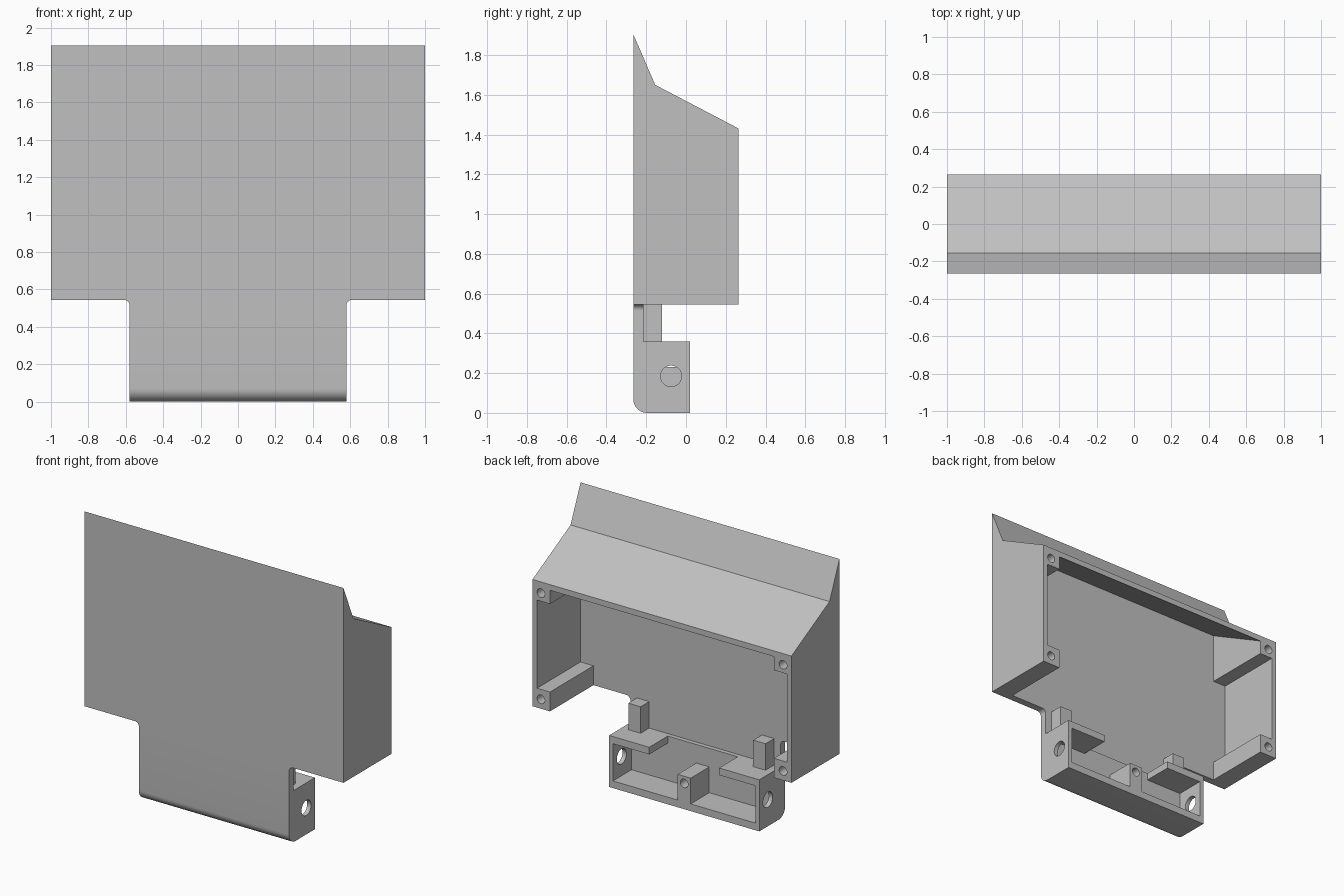
import bpy
import bmesh
from math import sin, cos, pi, radians

old = bpy.data.objects.get("Cube")
if old:
    bpy.data.objects.remove(old, do_unlink=True)

grey = bpy.data.materials.new("plain_grey")
grey.use_nodes = True
grey.diffuse_color = (0.53, 0.53, 0.53, 1)
grey.node_tree.nodes["Principled BSDF"].inputs["Base Color"].default_value = grey.diffuse_color


def prism(name, outline, axis, lo, hi):
    """Extrude a 2D outline (the two other axes, in order) from lo to hi along an axis."""
    def place(p, d):
        co = list(p)
        co.insert("xyz".index(axis), d)
        return co
    bm = bmesh.new()
    face = bm.faces.new([bm.verts.new(place(p, lo)) for p in outline])
    ext = bmesh.ops.extrude_face_region(bm, geom=[face])
    for v in ext["geom"]:
        if isinstance(v, bmesh.types.BMVert):
            v.co["xyz".index(axis)] = hi
    bmesh.ops.recalc_face_normals(bm, faces=bm.faces)
    mesh = bpy.data.meshes.new(name)
    bm.to_mesh(mesh)
    bm.free()
    mesh.materials.append(grey)
    obj = bpy.data.objects.new(name, mesh)
    bpy.context.collection.objects.link(obj)
    return obj


def rect(a0, a1, b0, b1):
    return [(a0, b0), (a1, b0), (a1, b1), (a0, b1)]


def arc(a, b, r, start, end, n=10):
    return [(a + r * cos(radians(start + (end - start) * i / n)),
             b + r * sin(radians(start + (end - start) * i / n))) for i in range(n + 1)]


def cut(obj, cutter):
    """Subtract a cutter and discard it."""
    cutter.hide_render = True
    mod = obj.modifiers.new("cut", "BOOLEAN")
    mod.operation = "DIFFERENCE"
    mod.solver = "EXACT"
    mod.object = cutter
    activate(obj)
    bpy.ops.object.modifier_apply(modifier=mod.name)
    bpy.data.objects.remove(cutter, do_unlink=True)


def activate(obj):
    bpy.ops.object.select_all(action="DESELECT")
    obj.select_set(True)
    bpy.context.view_layer.objects.active = obj


def smooth(obj):
    activate(obj)
    bpy.ops.object.shade_smooth_by_angle(angle=radians(30))


def bore(obj, a, b, r, axis, lo, hi):
    cut(obj, prism("bore", arc(a, b, r, 0, 345, 23), axis, lo, hi))
    smooth(obj)


FRONT, BACK, INNER = -0.265, 0.265, -0.215
BASE, WALL, POST = 0.545, 0.035, 0.135
EAVE, SLOPE = 1.43, -0.524
TAB, TAB_BACK, TAB_TOP = 0.58, 0.02, 0.36
LEDGE, FLOOR = -0.185, 0.05


def ceiling(y):
    return EAVE - 0.04 + SLOPE * (y - BACK)


# Hollow housing with a sloped roof and upright front fin, open at back and bottom
housing = prism("housing_shell", [(FRONT, BASE), (BACK, BASE), (BACK, EAVE),
                                  (-0.155, 1.65), (FRONT, 1.905)], "x", -1, 1)
out = BACK + 0.1
cut(housing, prism("cavity", [(INNER, BASE - 0.1), (out, BASE - 0.1),
                              (out, ceiling(out)), (INNER, ceiling(INNER))],
                   "x", WALL - 1, 1 - WALL))

# Bottom panel with floor, ledge and rounded lower front edge
panel = prism("tab_panel", [(INNER, BASE), (FRONT, BASE)]
              + arc(FRONT + 0.07, 0.07, 0.07, 180, 270)
              + [(TAB_BACK, 0), (TAB_BACK, FLOOR), (LEDGE, FLOOR),
                 (LEDGE, TAB_TOP), (INNER, TAB_TOP)], "x", -TAB, TAB)
smooth(panel)

for side, s in (("left", 1), ("right", -1)):
    def span(a, b):
        return sorted((s * a, s * b))

    # Corner screw posts
    x0, x1 = span(1 - WALL, 1 - POST)
    lower = prism(side + "_lower_screw_post",
                  rect(INNER, BACK, BASE, BASE + POST), "x", x0, x1)
    low = EAVE - POST
    upper = prism(side + "_upper_screw_post",
                  [(INNER, low), (BACK, low), (BACK, ceiling(BACK)),
                   (INNER, ceiling(INNER))], "x", x0, x1)
    bore(lower, s * 0.935, BASE + 0.065, 0.03, "y", 0.08, 0.3)
    bore(upper, s * 0.935, EAVE - 0.078, 0.03, "y", 0.08, 0.3)

    # Fillet where the tab meets the housing
    corner = arc(TAB + 0.03, BASE - 0.03, 0.03, 180, 90, 8) + [(TAB, BASE)]
    smooth(prism(side + "_fillet", [(s * x, z) for x, z in corner], "y", FRONT, INNER))

    # Tab side wall with pivot hole
    x0, x1 = span(TAB, TAB - 0.03)
    cheek = prism(side + "_tab_wall", rect(LEDGE, TAB_BACK, FLOOR, TAB_TOP), "x", x0, x1)
    bore(cheek, -0.075, 0.185, 0.053, "x", x0 - 0.1, x1 + 0.1)

    # Shelf and upright peg
    x0, x1 = span(TAB - 0.03, 0.27)
    prism(side + "_shelf", rect(LEDGE, TAB_BACK, TAB_TOP - 0.05, TAB_TOP), "x", x0, x1)
    x0, x1 = span(0.53, 0.435)
    prism(side + "_peg", rect(INNER, -0.12, TAB_TOP, BASE), "x", x0, x1)

# Middle screw block inside the tab
block = prism("middle_screw_block", rect(LEDGE, TAB_BACK, FLOOR, 0.23), "x", -0.05, 0.05)
bore(block, 0, 0.18, 0.03, "y", -0.12, 0.1)
